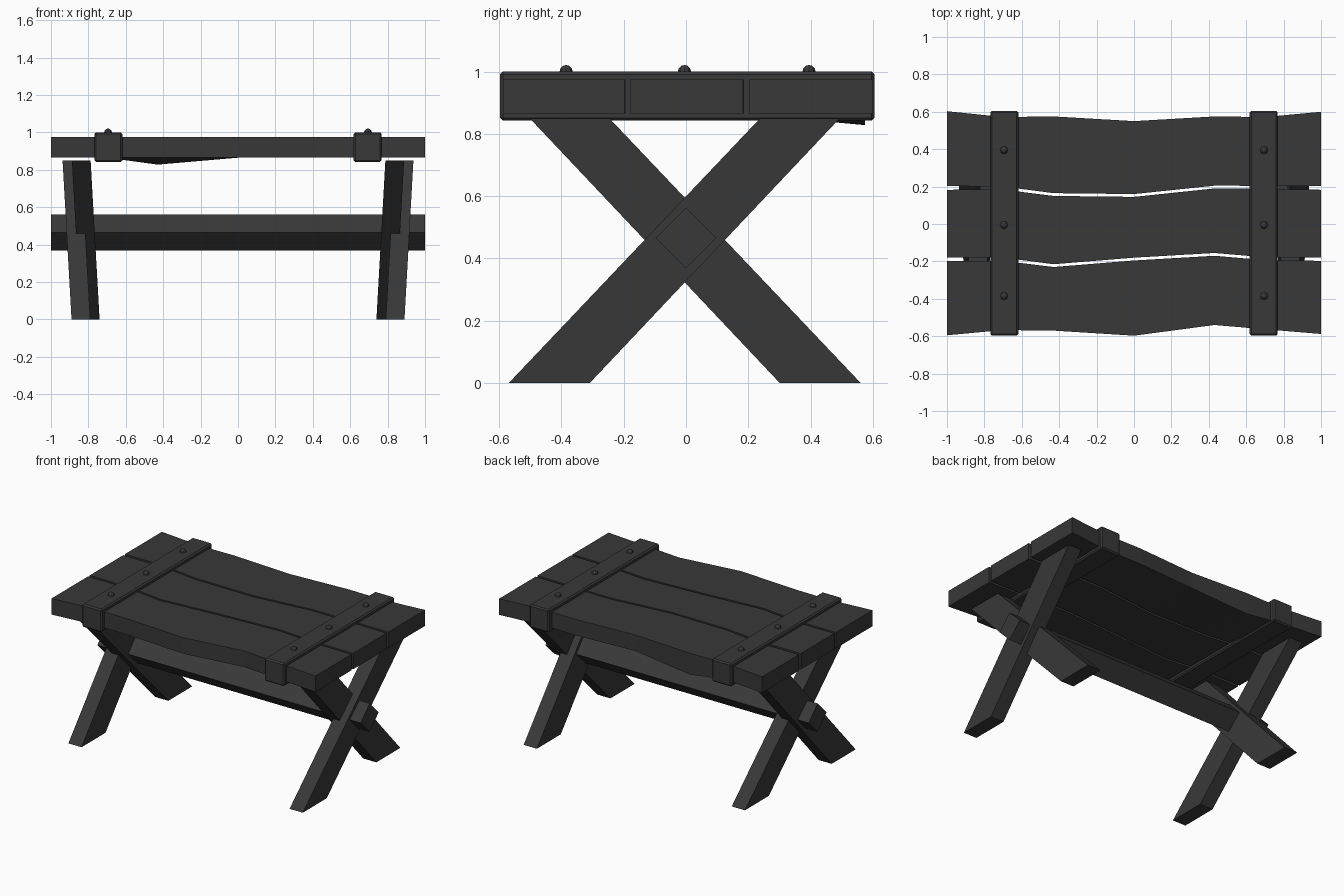
import bpy, bmesh, math

if "Cube" in bpy.data.objects:
    bpy.data.objects.remove(bpy.data.objects["Cube"])

dark = bpy.data.materials.new("dark_wood")
dark.diffuse_color = (0.04, 0.04, 0.04, 1)
dark.use_nodes = True
dark.node_tree.nodes["Principled BSDF"].inputs["Base Color"].default_value = dark.diffuse_color


def finish(name, bm, bevel=0):
    bmesh.ops.recalc_face_normals(bm, faces=bm.faces)
    me = bpy.data.meshes.new(name)
    bm.to_mesh(me)
    bm.free()
    me.materials.append(dark)
    ob = bpy.data.objects.new(name, me)
    bpy.context.collection.objects.link(ob)
    if bevel:
        mod = ob.modifiers.new("bevel", 'BEVEL')
        mod.width, mod.segments = bevel, 1
    return ob


def loft(name, rings, bevel=0):
    """Skin a list of equal-sized closed rings and cap the ends."""
    bm = bmesh.new()
    vs = [[bm.verts.new(p) for p in r] for r in rings]
    n = len(rings[0])
    for a, b in zip(vs, vs[1:]):
        for i in range(n):
            j = (i + 1) % n
            bm.faces.new((a[i], a[j], b[j], b[i]))
    bm.faces.new(vs[0])
    bm.faces.new(vs[-1][::-1])
    return finish(name, bm, bevel)


# Tabletop planks with wavy edges: (front edge y, back edge y) at each station
xs = [-1, -0.7, -0.43, 0, 0.43, 0.7, 1]
planks = {
    "front_plank": ([-.595, -.567, -.57, -.597, -.54, -.563, -.588],
                    [-.197, -.197, -.23, -.195, -.17, -.193, -.197]),
    "middle_plank": ([-.18, -.18, -.215, -.18, -.155, -.178, -.18],
                     [.183, .184, .15, .145, .19, .188, .183]),
    "back_plank": ([.203, .2, .165, .16, .205, .204, .203],
                   [.603, .572, .575, .55, .575, .572, .6]),
}
z0, z1 = 0.865, 0.975
for name, (front, back) in planks.items():
    rings = []
    for x, f, b in zip(xs, front, back):
        # one sagging lower corner on the back plank
        low = 0.828 if name == "back_plank" and x == -0.43 else z0
        rings.append([(x, f, z0), (x, b, low), (x, b, z1), (x, f, z1)])
    loft(name, rings)

# Crossed legs, leaning outward toward the top; pairs are half lapped
ZT, LEAN = 0.85, 0.048
for sx, side in ((-1, "left"), (1, "right")):
    for sy, xin, label in ((1, 0.79, "outer"), (-1, 0.74, "inner")):
        prof = [(-.565, 0), (-.305, 0), (.498, ZT), (.242, ZT)]
        rings = [[(sx * (xo + LEAN * z / ZT), sy * y - 0.004, z) for y, z in prof]
                 for xo in (xin, xin + 0.1)]
        loft(f"{side}_{label}_leg", rings)

    # Strap around the planks
    x0, x1 = sx * 0.693 - 0.075, sx * 0.693 + 0.075
    loft(f"{side}_strap",
         [[(x, -.597, .842), (x, .605, .842), (x, .605, 1), (x, -.597, 1)]
          for x in (x0, x1)], 0.009)

    # Bolt heads
    for k, y in enumerate((-.385, -.005, .395)):
        bm = bmesh.new()
        bmesh.ops.create_uvsphere(bm, u_segments=8, v_segments=6, radius=0.021)
        bmesh.ops.translate(bm, verts=bm.verts, vec=(sx * 0.695, y, 1.0))
        finish(f"{side}_bolt_{k + 1}", bm)

# Square stretcher set on its corner
R = 0.097
loft("stretcher", [[(x, R * math.cos(i * math.pi / 2), 0.465 + R * math.sin(i * math.pi / 2))
                    for i in range(4)] for x in (-1, 1)])
